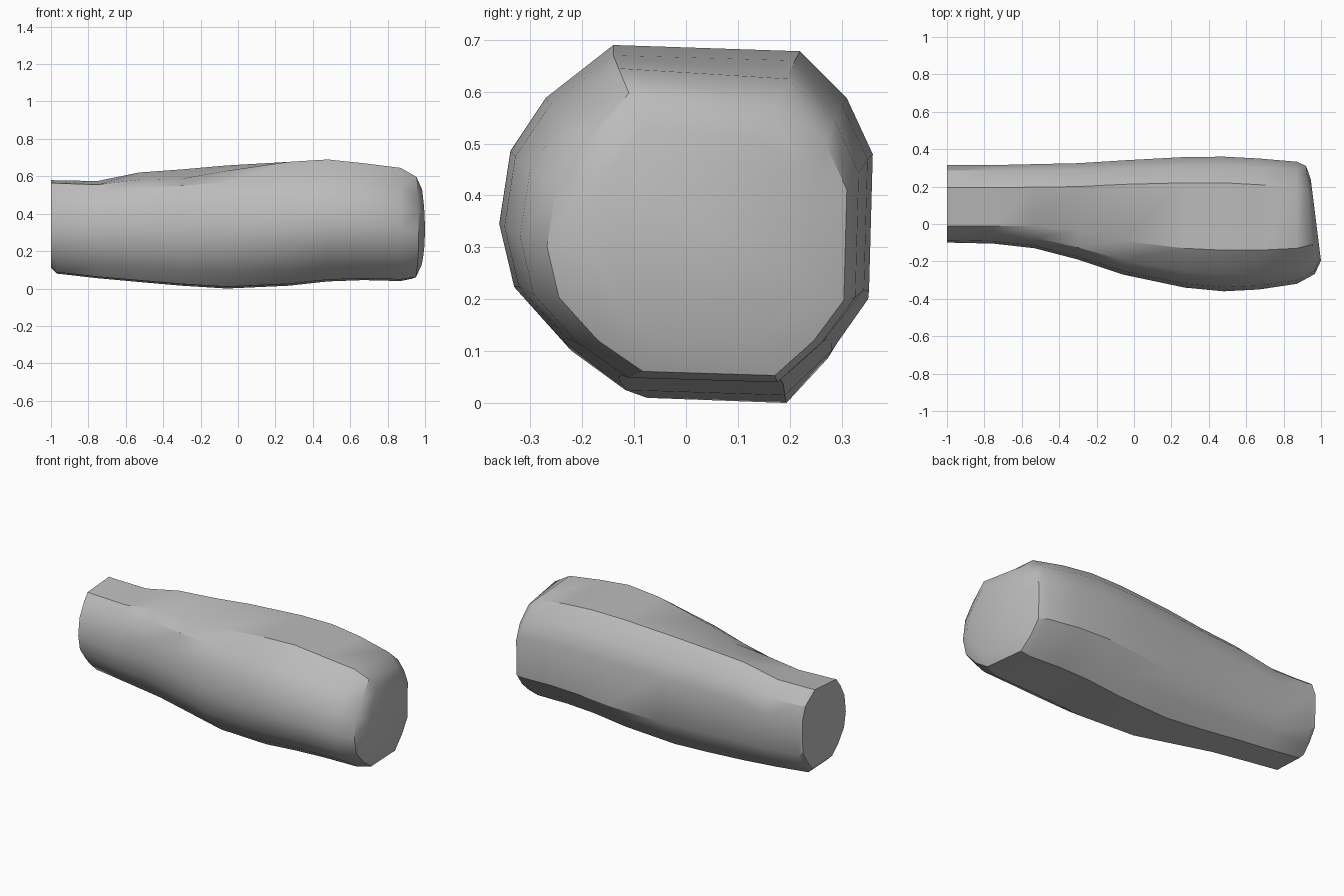
import bpy, bmesh

# Stations along the limb: x, y min, y max, z min, z max (back top edge),
# y and z of the front top edge, y of the back top edge
STATIONS = [
    (-1.00, -0.10, 0.315, 0.11, 0.58, -0.01, 0.565, 0.195),
    (-0.97, -0.10, 0.315, 0.08, 0.578, -0.01, 0.563, 0.195),
    (-0.75, -0.105, 0.315, 0.055, 0.575, -0.01, 0.555, 0.195),
    (-0.53, -0.13, 0.32, 0.035, 0.62, -0.01, 0.582, 0.197),
    (-0.30, -0.19, 0.325, 0.015, 0.637, -0.035, 0.587, 0.20),
    (-0.06, -0.27, 0.34, 0.00, 0.658, -0.09, 0.63, 0.212),
    (0.27, -0.34, 0.358, 0.015, 0.677, -0.13, 0.677, 0.22),
    (0.48, -0.36, 0.36, 0.038, 0.678, -0.14, 0.69, 0.22),
    (0.67, -0.35, 0.35, 0.045, 0.66, -0.14, 0.67, 0.21),
    (0.87, -0.32, 0.333, 0.04, 0.625, -0.13, 0.645, 0.195),
    (0.945, -0.268, 0.31, 0.053, 0.572, -0.11, 0.597, 0.175),
]

# Cross-section below the flat top, as fractions of the y and z range
PROFILE = [(0.93, 0.86), (1.0, 0.69), (0.99, 0.28), (0.89, 0.13),
           (0.76, 0.0), (0.32, 0.015), (0.17, 0.13), (0.04, 0.29),
           (0.0, 0.48), (0.03, 0.70), (0.125, 0.86)]


def ring_points(s, tilt=0.0):
    x, y0, y1, z0, z1, yf, zf, yb = s
    pts = [(yf, zf), (yb, z1)]
    pts += [(y0 + u * (y1 - y0), z0 + v * (z1 - z0)) for u, v in PROFILE]
    return [(x - tilt * y, y, z) for y, z in pts]


bm = bmesh.new()
rows = [ring_points(s) for s in STATIONS[:-1]]
rows.append(ring_points(STATIONS[-1], 0.08))
# Slightly domed, slanted end cap
rows.append([(0.975 - 0.125 * y, y, z) for y, z in
             [(0.02 + (p[1] - 0.02) * 0.75, 0.325 + (p[2] - 0.325) * 0.75) for p in rows[-1]]])
rings = [[bm.verts.new(p) for p in r] for r in rows]

# Skin between stations
n = len(rings[0])
for a, b in zip(rings, rings[1:]):
    for i in range(n):
        j = (i + 1) % n
        bm.faces.new((a[i], a[j], b[j], b[i]))
bm.faces.new(rings[0])
bm.faces.new(rings[-1])
bmesh.ops.recalc_face_normals(bm, faces=bm.faces)

mesh = bpy.data.meshes.new("limb_segment")
bm.to_mesh(mesh)
bm.free()
limb = bpy.data.objects.new("limb_segment", mesh)
bpy.context.collection.objects.link(limb)

# Plain grey
grey = bpy.data.materials.new("grey")
grey.diffuse_color = (0.5, 0.5, 0.5, 1)
mesh.materials.append(grey)

# Soft sides with crisp main edges
bpy.context.view_layer.objects.active = limb
limb.select_set(True)
bpy.ops.object.shade_smooth_by_angle(angle=0.56)
